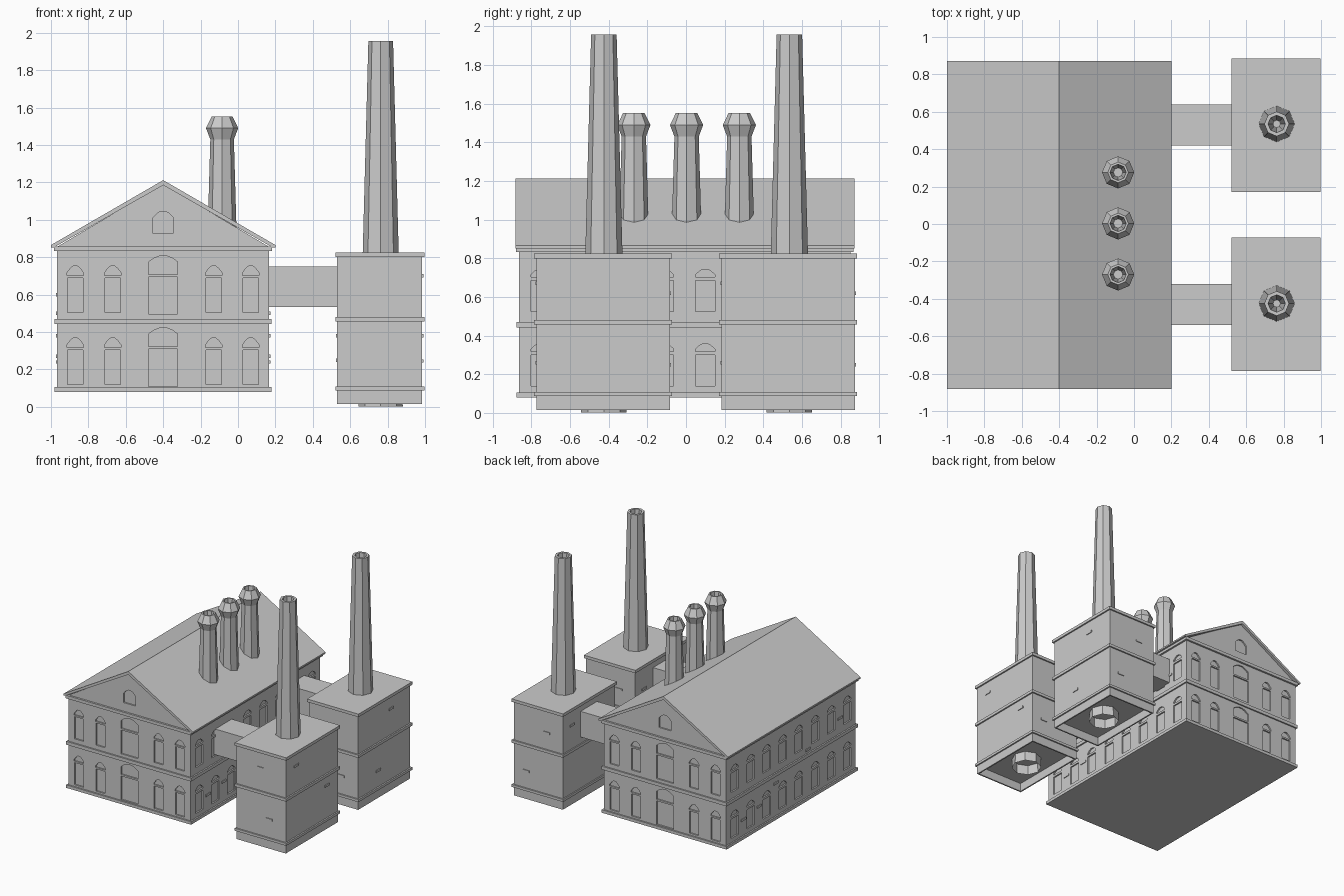
import bpy, bmesh, math

if "Cube" in bpy.data.objects:
    bpy.data.objects.remove(bpy.data.objects["Cube"])

RX, CY = -0.4, -0.007            # ridge x and centre y of the main hall


def finish(name, bm):
    bmesh.ops.recalc_face_normals(bm, faces=bm.faces[:])
    me = bpy.data.meshes.new(name)
    bm.to_mesh(me)
    bm.free()
    ob = bpy.data.objects.new(name, me)
    bpy.context.collection.objects.link(ob)
    return ob


def add_prism(bm, prof, a, b, axis='y'):
    """Extrude a (u, z) outline from a to b along x or y."""
    pos = (lambda u, z, d: (u, d, z)) if axis == 'y' else (lambda u, z, d: (d, u, z))
    r0 = [bm.verts.new(pos(u, z, a)) for u, z in prof]
    r1 = [bm.verts.new(pos(u, z, b)) for u, z in prof]
    bm.faces.new(r0)
    bm.faces.new(r1[::-1])
    n = len(prof)
    for i in range(n):
        j = (i + 1) % n
        bm.faces.new((r0[i], r1[i], r1[j], r0[j]))


def add_box(bm, x0, x1, y0, y1, z0, z1):
    add_prism(bm, [(x0, z0), (x1, z0), (x1, z1), (x0, z1)], y0, y1)


def box(name, *dims):
    bm = bmesh.new()
    add_box(bm, *dims)
    return finish(name, bm)


def prism(name, prof, a, b):
    bm = bmesh.new()
    add_prism(bm, prof, a, b)
    return finish(name, bm)


def revolve(name, prof, x, y, n=8):
    """Revolve (r, z) rings around a vertical axis; r = 0 makes a tip."""
    bm = bmesh.new()
    rings = []
    for r, z in prof:
        if r == 0:
            rings.append([bm.verts.new((x, y, z))] * n)
        else:
            rings.append([bm.verts.new((x + r * math.cos(2 * math.pi * i / n),
                                        y + r * math.sin(2 * math.pi * i / n), z))
                          for i in range(n)])
    for a, b in zip(rings, rings[1:]):
        for i in range(n):
            j = (i + 1) % n
            bm.faces.new(list(dict.fromkeys((a[i], a[j], b[j], b[i]))))
    return finish(name, bm)


def rect(c, w, z0, z1):
    return [(c - w / 2, z0), (c + w / 2, z0), (c + w / 2, z1), (c - w / 2, z1)]


def arch(c, w, z0, zs, z1):
    h = z1 - zs
    return [(c - w / 2, z0), (c + w / 2, z0), (c + w / 2, zs), (c + w * .3, zs + h * .65),
            (c + w * .12, z1), (c - w * .12, z1), (c - w * .3, zs + h * .65), (c - w / 2, zs)]


# Main hall walls
WX0, WX1, WY0, WY1 = -0.968, 0.167, -0.865, 0.85
hall = prism("hall_walls", [(WX0, .08), (WX1, .08), (WX1, .855), (RX, 1.19), (WX0, .855)], WY0, WY1)

# Recessed windows and doors
cut = bmesh.new()
D = 0.012


def opening(prof, axis):
    lo, hi = (WY0, WY1) if axis == 'y' else (WX0, WX1)
    add_prism(cut, prof, lo - .03, lo + D, axis)
    add_prism(cut, prof, hi - D, hi + .03, axis)


for dz in (0, 0.385):
    for c in (-0.87, -0.67, -0.13, 0.068):
        opening(rect(c, .082, .12 + dz, .305 + dz), 'y')
        opening(arch(c, .09, .318 + dz, .33 + dz, .368 + dz), 'y')
    opening(rect(RX, .155, .11 + dz, .308 + dz), 'y')
    opening(arch(RX, .155, .322 + dz, .39 + dz, .422 + dz), 'y')
    for k in range(8):
        c = CY + (k - 3.5) * 0.213
        opening(rect(c, .1, .14 + dz, .3 + dz), 'x')
        opening(arch(c, .1, .318 + dz, .33 + dz, .358 + dz), 'x')
opening(arch(RX, .112, .93, 1.01, 1.045), 'y')
cutter = finish("window_cutter", cut)
cutter.hide_render = True
mod = hall.modifiers.new("openings", 'BOOLEAN')
mod.operation = 'DIFFERENCE'
mod.solver = 'EXACT'
mod.object = cutter
bpy.context.view_layer.objects.active = hall
bpy.ops.object.modifier_apply(modifier=mod.name)
bpy.data.objects.remove(cutter)

# Hall ledges and roof
for name, o, z0, z1 in (("hall_plinth", .012, .08, .105), ("hall_middle_ledge", .012, .442, .47),
                        ("hall_cornice", .016, .832, .858)):
    box(name, WX0 - o, WX1 + o, WY0 - o, WY1 + o, z0, z1)
prism("hall_roof", [(-1, .865), (RX, 1.212), (.2, .865), (.2, .852), (.185, .852),
                    (RX, 1.185), (-.985, .852), (-1, .852)], -.882, .872)

# Three small flared roof chimneys
for i in (-1, 0, 1):
    revolve("roof_chimney", [(.078, .9), (.076, .98), (.063, 1.43), (.086, 1.49), (.055, 1.553),
                             (.043, 1.553), (.025, 1.3), (0, 1.3)], -.085, .003 + i * .273)

# Two boiler towers with bridges and tall chimneys
TX0, TX1 = .53, .985
for yc, cy, by in ((-.429, -.425, -.43), (.529, .535, .53)):
    y0, y1 = yc - .345, yc + .345
    box("tower_walls", TX0, TX1, y0, y1, .085, .82)
    skirt = bmesh.new()
    for x in (TX0, TX1 - .012):
        add_box(skirt, x, x + .012, y0, y1, .015, .09)
    for y in (y0, y1 - .012):
        add_box(skirt, TX0, TX1, y, y + .012, .015, .09)
    finish("tower_skirt", skirt)
    for name, z0, z1 in (("tower_base_ledge", .087, .108), ("tower_middle_ledge", .457, .481),
                         ("tower_cap", .8, .825)):
        box(name, TX0 - .01, TX1 + .012, y0 - .012, y1 + .012, z0, z1)
    box("bridge", WX1 - .01, TX0 + .01, by - .109, by + .109, .535, .75)
    revolve("tall_chimney", [(.118, .003), (.066, 1.957), (.046, 1.957), (.02, 1.5), (0, 1.5)],
            .763, cy)

# Loose raised bricks
bricks = bmesh.new()
E, L, H = .006, .03, .009


def brick_x(x, y, z):
    add_box(bricks, x - E, x + E, y - L, y + L, z - H, z + H)


def brick_y(x, y, z):
    add_box(bricks, x - L, x + L, y - E, y + E, z - H, z + H)


for y, z in ((-.635, .7), (-.23, .38), (.62, .7), (.45, .245)):
    brick_x(TX1, y, z)
for y, z in ((-.6, .25), (-.2, .62), (.3, .38), (.75, .68)):
    brick_x(TX0, y, z)
for yf, yb in ((-.774, -.084), (.184, .874)):
    for x, z in ((.755, .67), (.83, .26)):
        brick_y(x, yf, z)
    for x, z in ((.68, .62), (.87, .25)):
        brick_y(x, yb, z)
for y, z in ((-.65, .6), (-.22, .5), (.2, .38), (.42, .27), (.63, .24)):
    brick_x(WX0, CY + y - .0, z)
    brick_x(WX1, CY - y, z)
finish("raised_bricks", bricks)
